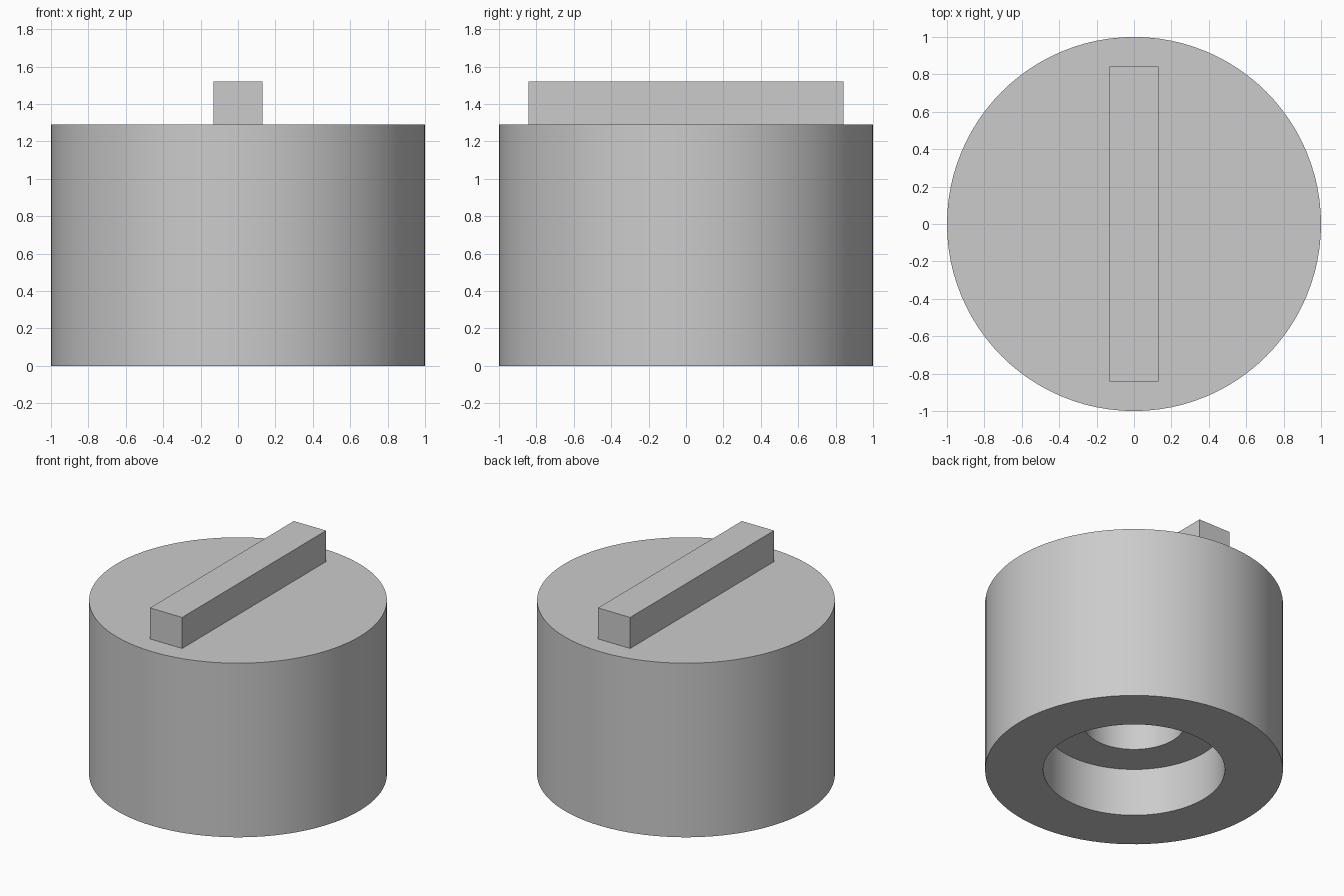
import bpy, bmesh, math

cube = bpy.data.objects.get("Cube")
if cube:
    bpy.data.objects.remove(cube, do_unlink=True)

GREY = (0.6, 0.6, 0.6, 1)
grey = bpy.data.materials.new("plain_grey")
grey.use_nodes = True
grey.diffuse_color = GREY
grey.node_tree.nodes["Principled BSDF"].inputs["Base Color"].default_value = GREY


def add_object(name, bm):
    mesh = bpy.data.meshes.new(name)
    bm.to_mesh(mesh)
    bm.free()
    mesh.materials.append(grey)
    obj = bpy.data.objects.new(name, mesh)
    bpy.context.collection.objects.link(obj)
    return obj


# Knob body: turned profile with a stepped bore open at the bottom
BODY_TOP = 1.29
profile = [(0, BODY_TOP), (1, BODY_TOP), (1, 0), (0.61, 0),
           (0.61, 0.355), (0.34, 0.355), (0.34, 1.0), (0, 1.0)]
bm = bmesh.new()
verts = [bm.verts.new((r, 0, z)) for r, z in profile]
edges = [bm.edges.new(pair) for pair in zip(verts, verts[1:])]
bmesh.ops.spin(bm, geom=verts + edges, cent=(0, 0, 0), axis=(0, 0, 1),
               angle=math.tau, steps=96, use_merge=True)
bmesh.ops.remove_doubles(bm, verts=bm.verts, dist=0.0001)
bmesh.ops.recalc_face_normals(bm, faces=bm.faces)
body = add_object("knob_body", bm)

bpy.ops.object.select_all(action="DESELECT")
body.select_set(True)
bpy.context.view_layer.objects.active = body
bpy.ops.object.shade_smooth_by_angle(angle=math.radians(30))

# Grip bar across the top
BAR_WIDTH, BAR_LENGTH, BAR_HEIGHT = 0.264, 1.684, 0.23
bm = bmesh.new()
bmesh.ops.create_cube(bm, size=1)
bmesh.ops.scale(bm, vec=(BAR_WIDTH, BAR_LENGTH, BAR_HEIGHT), verts=bm.verts)
bmesh.ops.translate(bm, vec=(0, 0, BODY_TOP + BAR_HEIGHT / 2), verts=bm.verts)
add_object("grip_bar", bm)
